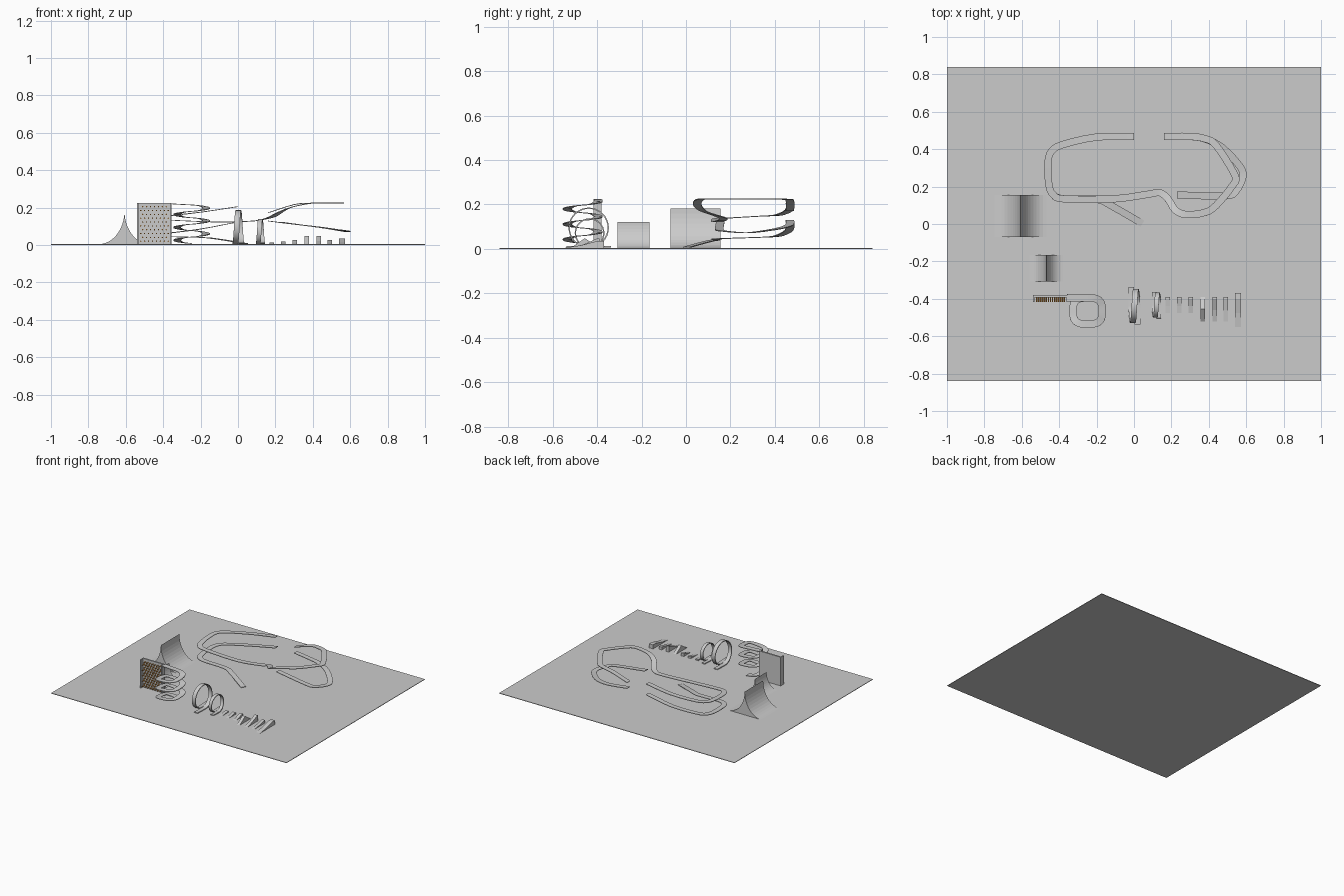
import bpy, bmesh, math
from mathutils import Vector

if "Cube" in bpy.data.objects:
    bpy.data.objects.remove(bpy.data.objects["Cube"])

Z0 = 0.004  # top of the ground sheet


def make_object(name, verts, faces, smooth=False):
    mesh = bpy.data.meshes.new(name)
    mesh.from_pydata(verts, [], faces)
    bm = bmesh.new()
    bm.from_mesh(mesh)
    bmesh.ops.recalc_face_normals(bm, faces=bm.faces)
    bm.to_mesh(mesh)
    bm.free()
    ob = bpy.data.objects.new(name, mesh)
    bpy.context.collection.objects.link(ob)
    if smooth:
        bpy.context.view_layer.objects.active = ob
        ob.select_set(True)
        bpy.ops.object.shade_smooth_by_angle(angle=math.radians(35))
        ob.select_set(False)
    return ob


def box(name, x0, x1, y0, y1, z0, z1):
    return prism(name, [(x0, z0), (x1, z0), (x1, z1), (x0, z1)], 'Y', y0, y1)


def prism(name, profile, axis, a, b):
    """Extrude an (x,z) profile along Y or a (y,z) profile along X."""
    n = len(profile)
    place = (lambda u, z, t: (u, t, z)) if axis == 'Y' else (lambda u, z, t: (t, u, z))
    verts = [place(u, z, t) for t in (a, b) for u, z in profile]
    faces = [tuple(range(n)), tuple(range(2 * n - 1, n - 1, -1))]
    faces += [(i, (i + 1) % n, n + (i + 1) % n, n + i) for i in range(n)]
    return make_object(name, verts, faces)


def smooth_path(pts, steps=3):
    """Catmull-Rom through the control points."""
    p = [Vector(q) for q in pts]
    p = [2 * p[0] - p[1]] + p + [2 * p[-1] - p[-2]]
    out = []
    for i in range(1, len(p) - 2):
        a, b, c, d = p[i - 1:i + 3]
        for k in range(steps):
            t = k / steps
            out.append(0.5 * (2 * b + (c - a) * t + (2 * a - 5 * b + 4 * c - d) * t * t
                              + (3 * b - a - 3 * c + d) * t ** 3))
    return out + [p[-2]]


def ribbon(name, path, width, thick=0.004, side=None):
    """Sweep a flat strip along a path; it stays level unless side is given."""
    path = [Vector(q) for q in path]
    verts, faces = [], []
    for i, q in enumerate(path):
        t = (path[min(i + 1, len(path) - 1)] - path[max(i - 1, 0)]).normalized()
        s = Vector(side) if side else Vector((t.y, -t.x, 0)).normalized()
        n = s.cross(t).normalized()
        s, n = s * width / 2, n * thick / 2
        verts += [q - s - n, q + s - n, q + s + n, q - s + n]
    for i in range(len(path) - 1):
        a = 4 * i
        faces += [(a + k, a + (k + 1) % 4, a + 4 + (k + 1) % 4, a + 4 + k) for k in range(4)]
    e = len(verts) - 4
    faces += [(3, 2, 1, 0), (e, e + 1, e + 2, e + 3)]
    return make_object(name, [tuple(v) for v in verts], faces, True)


# Ground sheet
box("ground", -1, 1, -0.84, 0.84, 0, Z0)


# Back-to-back curved ramps
def spine_ramp(name, cx, half, y0, y1, h, n=12):
    left = [(cx - half + half * math.sin(t), Z0 + (h - Z0) * (1 - math.cos(t)))
            for t in (i * math.pi / 2 / n for i in range(n + 1))]
    right = [(2 * cx - x, z) for x, z in reversed(left[:-1])]
    prism(name, left + right, 'Y', y0, y1)


spine_ramp("large_spine_ramp", -0.607, 0.138, -0.07, 0.155, 0.182)
spine_ramp("small_spine_ramp", -0.469, 0.089, -0.308, -0.165, 0.12)

# Peg board with side rails
box("peg_board_back", -0.535, -0.357, -0.392, -0.38, Z0, 0.224)
for name, x in (("peg_board_left_rail", -0.539), ("peg_board_right_rail", -0.361)):
    box(name, x, x + 0.006, -0.417, -0.38, Z0, 0.224)
orange = bpy.data.materials.new("orange")
orange.diffuse_color = (0.85, 0.35, 0.05, 1)
orange.use_nodes = True
orange.node_tree.nodes["Principled BSDF"].inputs["Base Color"].default_value = orange.diffuse_color
verts, faces = [], []
for row in range(10):
    for col in range(8 - row % 2):
        cx = -0.520 + 0.021 * (col + 0.5 * (row % 2))
        cz = 0.02 + row * 0.0205
        b = len(verts)
        for y in (-0.416, -0.391):
            for k in range(8):
                a = k * math.tau / 8
                verts.append((cx + 0.0035 * math.cos(a), y, cz + 0.0035 * math.sin(a)))
        faces += [(b + k, b + (k + 1) % 8, b + 8 + (k + 1) % 8, b + 8 + k) for k in range(8)]
        faces += [tuple(range(b, b + 8)), tuple(range(b + 15, b + 7, -1))]
pegs = make_object("pegs", verts, faces)
pegs.data.materials.append(orange)

# Rounded-square spiral descending from the peg board
spiral = [(-0.357, -0.395, 0.22), (-0.31, -0.395, 0.217)]
N = 96
for i in range(N + 1):
    a = math.pi / 2 - 3 * math.tau * i / N
    c, s = math.cos(a), math.sin(a)
    px = 0.078 * math.copysign(abs(c) ** 0.65, c)
    py = 0.07 * math.copysign(abs(s) ** 0.65, s)
    spiral.append((-0.248 + px, -0.465 + py, 0.214 - 0.206 * i / N))
ribbon("spiral_track", spiral, 0.04)


# Vertical loops with lead-in and lead-out tails
def loop(name, cx, cy, r, shift, tail, width):
    path = [(cx - shift, cy + tail, Z0 + 0.006)]
    n = 32
    for i in range(n + 1):
        a = math.tau * i / n
        path.append((cx - shift + 2 * shift * i / n, cy - r * math.sin(a),
                     Z0 + 0.003 + r * (1 - math.cos(a))))
    path.append((cx + shift, cy - tail, Z0 + 0.006))
    ribbon(name, path, width, 0.006, (1, 0, 0))


loop("large_loop", 0.002, -0.438, 0.088, 0.017, 0.1, 0.03)
loop("small_loop", 0.12, -0.434, 0.064, 0.013, 0.07, 0.024)

# Row of small jumps: x, front y, back y, height, y where the slope meets the top
jumps = [(0.181, -0.475, -0.39, 0.013, -0.40),
         (0.242, -0.475, -0.39, 0.018, -0.40),
         (0.303, -0.475, -0.39, 0.026, -0.40),
         (0.368, -0.52, -0.39, 0.048, -0.455),
         (0.431, -0.52, -0.39, 0.047, -0.40),
         (0.491, -0.52, -0.39, 0.026, -0.40),
         (0.556, -0.55, -0.37, 0.035, -0.40)]
for i, (x, y0, y1, h, yt) in enumerate(jumps):
    w = 0.017 if i == 6 else 0.012
    if i == 3:   # peaked wedge
        prof = [(y0, Z0), (y1, Z0), (yt, h)]
    else:        # curved kicker
        mid = (y0 + yt) / 2
        prof = [(y0, Z0), (y1, Z0), (y1, h), (yt, h), (mid, Z0 + (h - Z0) * 0.38)]
    prism(f"jump_{i + 1}", prof, 'X', x - w, x + w)

# Upper track, left sweep then wave into the raised right bend
ribbon("upper_track", smooth_path([
    (0, 0.468, 0.205), (-0.2, 0.465, 0.175), (-0.38, 0.425, 0.155), (-0.44, 0.39, 0.15),
    (-0.46, 0.33, 0.147), (-0.455, 0.21, 0.14), (-0.43, 0.155, 0.137), (-0.37, 0.134, 0.133),
    (-0.1, 0.135, 0.122), (0.08, 0.16, 0.128), (0.14, 0.167, 0.138), (0.185, 0.13, 0.152),
    (0.22, 0.075, 0.172), (0.28, 0.05, 0.2), (0.38, 0.062, 0.222), (0.44, 0.1, 0.224),
    (0.53, 0.21, 0.224), (0.54, 0.26, 0.224), (0.44, 0.42, 0.224), (0.38, 0.456, 0.222),
    (0.3, 0.468, 0.216), (0.16, 0.468, 0.172)]), 0.038)

# Lower right bend
ribbon("lower_right_track", smooth_path([
    (0.23, 0.155, 0.122), (0.48, 0.15, 0.088), (0.54, 0.17, 0.08), (0.582, 0.25, 0.073),
    (0.565, 0.31, 0.075), (0.47, 0.41, 0.09), (0.37, 0.458, 0.103), (0.28, 0.468, 0.113),
    (0.16, 0.468, 0.128)]), 0.038)

# Lower left bend and the exit ramp down to the ground
ribbon("lower_left_track", smooth_path([
    (0, 0.468, 0.123), (-0.2, 0.465, 0.085), (-0.38, 0.425, 0.062), (-0.44, 0.39, 0.055),
    (-0.46, 0.33, 0.052), (-0.455, 0.21, 0.048), (-0.43, 0.155, 0.046), (-0.37, 0.134, 0.044),
    (-0.2, 0.132, 0.04), (-0.12, 0.097, 0.033), (0.045, 0.002, 0.007)]), 0.038)
